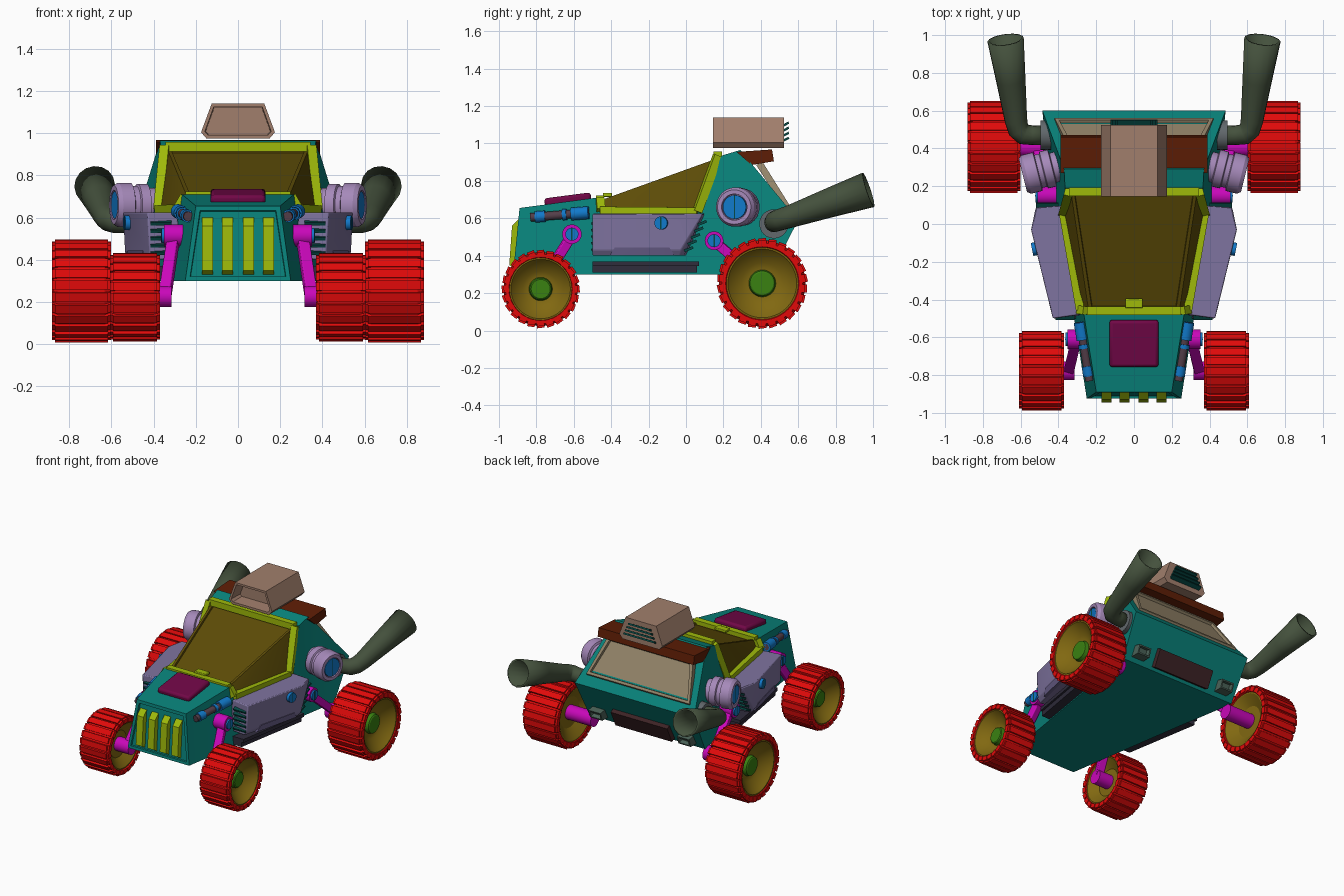
import bpy, bmesh
from math import pi, cos, sin
from mathutils import Vector as V, Matrix as M

if "Cube" in bpy.data.objects:
    bpy.data.objects.remove(bpy.data.objects["Cube"])

def mat(hexa):
    m = bpy.data.materials.get(hexa) or bpy.data.materials.new(hexa)
    m.diffuse_color = [(int(hexa[i:i+2], 16) / 255) ** 2.2 for i in (0, 2, 4)] + [1]
    m.use_nodes = True
    m.node_tree.nodes["Principled BSDF"].inputs["Base Color"].default_value = m.diffuse_color
    return m

TEAL, RED, OLIVE, LIME, LILAC, MAG = '11827A', 'E01212', '5E4E10', '9DB812', '7E739E', 'C810B8'
BLUE, DARK, PIPE, BROWN, TAN = '1878C8', '0E4A46', '46523F', '5E230E', '94856A'

def finish(name, bm, col, mirror=False, bevel=0):
    bmesh.ops.recalc_face_normals(bm, faces=bm.faces)
    me = bpy.data.meshes.new(name)
    bm.to_mesh(me)
    bm.free()
    o = bpy.data.objects.new(name, me)
    bpy.context.collection.objects.link(o)
    me.materials.append(mat(col))
    if bevel:
        b = o.modifiers.new('bevel', 'BEVEL')
        b.width, b.segments = bevel, 2
    if mirror:
        o.modifiers.new('mirror', 'MIRROR').use_mirror_merge = False
    return o

def recess_face(bm, d, thick, depth):
    bm.normal_update()
    f = max(bm.faces, key=lambda f: f.normal.dot(V(d).normalized()) + f.calc_area() * .01)
    bmesh.ops.inset_individual(bm, faces=[f], thickness=thick)
    bmesh.ops.inset_individual(bm, faces=[f], thickness=.004, depth=-depth)

def hull(name, pts, col, sym=False, mirror=False, recess=None, bevel=0):
    """convex solid around points; sym adds the points mirrored in x"""
    bm = bmesh.new()
    for p in pts:
        bm.verts.new(p)
        if sym:
            bm.verts.new((-p[0], p[1], p[2]))
    bmesh.ops.convex_hull(bm, input=bm.verts)
    bmesh.ops.dissolve_limit(bm, angle_limit=.03, verts=bm.verts, edges=bm.edges)
    bmesh.ops.recalc_face_normals(bm, faces=bm.faces)
    if recess:
        recess_face(bm, *recess)
    return finish(name, bm, col, mirror, bevel)

def bars(name, segs, col, w, h=None, mirror=False, bevel=0):
    """square bars between point pairs"""
    bm = bmesh.new()
    for a, b in segs:
        a, b = V(a), V(b)
        q = (b - a).to_track_quat('Z', 'Y').to_matrix().to_4x4()
        s = M.Diagonal((w, h or w, (b - a).length, 1))
        bmesh.ops.create_cube(bm, size=1, matrix=M.Translation((a + b) / 2) @ q @ s)
    return finish(name, bm, col, mirror, bevel)

def box(name, c, s, col, mirror=False, bevel=0, tilt=0):
    bm = bmesh.new()
    bmesh.ops.create_cube(bm, size=1, matrix=M.Translation(c) @ M.Rotation(tilt, 4, 'X') @ M.Diagonal((*s, 1)))
    return finish(name, bm, col, mirror, bevel)

def lathe(name, p, d, prof, col, closed=False, n=40, mirror=True):
    """profile of (distance along axis, radius) turned about axis d through p"""
    bm = bmesh.new()
    p, d = V(p), V(d).normalized()
    u = d.orthogonal().normalized()
    w = d.cross(u)
    rings = [[bm.verts.new(p + d * t + (u * cos(2*pi*i/n) + w * sin(2*pi*i/n)) * r) for i in range(n)] for t, r in prof]
    for a, b in zip(rings, rings[1:] + rings[:1] if closed else rings[1:]):
        for i in range(n):
            j = (i + 1) % n
            bm.faces.new((a[i], a[j], b[j], b[i]))
    bmesh.ops.remove_doubles(bm, verts=bm.verts, dist=1e-5)
    return finish(name, bm, col, mirror)

def rod(name, a, b, r, col):
    l = (V(b) - V(a)).length
    return lathe(name, a, V(b) - V(a), [(0, 0), (0, r), (l, r), (l, 0)], col, n=24)

def screw(name, p, d, r):
    p, d = V(p), V(d).normalized()
    rod(name, p, p + d * .025, r, BLUE)
    c = p + d * .022
    bars(name + '_slot', [(c - V((0, 0, r * .95)), c + V((0, 0, r * .95)))], DARK, .008, mirror=True)

# main body lofted from stations: top y, z, half width / bottom y, half width
bm = bmesh.new()
st = [(-.89, .655, .2, -.925, .25), (-.48, .71, .265, -.48, .32), (-.465, .635, .28, -.465, .322),
      (.06, .625, .375, .06, .405), (.19, .935, .365, .2, .43), (.29, .965, .37, .29, .445), (.6, .59, .485, .45, .47)]
R = [[bm.verts.new(c) for c in ((-a, y, z), (a, y, z), (b, yb, .3), (-b, yb, .3))] for y, z, a, yb, b in st]
for a, b in zip(R, R[1:]):
    for i in range(4):
        bm.faces.new((a[i], a[(i+1) % 4], b[(i+1) % 4], b[i]))
bm.faces.new(R[0])
bm.faces.new(R[-1])
bmesh.ops.recalc_face_normals(bm, faces=bm.faces)
recess_face(bm, (0, -1, .1), .03, .012)
finish('body', bm, TEAL)

# canopy and its frame
hull('canopy', [(.24, -.46, .695), (.335, .18, .925), (.275, -.46, .62), (.375, .06, .62)], OLIVE, True,
     recess=((0, -.35, .93), .025, .012))
T, P, S, F = (.345, .17, .935), (.375, .06, .635), (.285, -.455, .64), (.25, -.46, .7)
neg = lambda p: (-p[0], p[1], p[2])
bars('canopy_frame', [(T, neg(T)), (F, neg(F))] + [(q(a), q(b)) for q in (tuple, neg) for a, b in ((T, P), (P, S), (S, F))], LIME, .045)
box('canopy_latch', (0, -.42, .725), (.09, .05, .02), LIME, bevel=.004)

# nose details
box('hood_plate', (0, -.632, .7), (.26, .25, .045), '701048', bevel=.015, tilt=.13)
hull('grille_bars', [(x, y, z) for c in (.145,) for x in (c-.026, c+.026) for y, z in ((-.89, .6), (-.93, .56), (-.945, .35), (-.91, .33))], LIME, mirror=True)
hull('grille_bars_inner', [(x, y, z) for x in (.024, .076) for y, z in ((-.89, .6), (-.93, .56), (-.945, .35), (-.91, .33))], LIME, mirror=True)
a, b = V((.285, -.52, .63)), V((.235, -.83, .605))
rod('nose_tube', a, b, .023, '54404A')
for t0, t1, r in ((0, .3, .034), (.38, .45, .03), (.75, .92, .03)):
    rod('nose_collar', a.lerp(b, t0), a.lerp(b, t1), r, BLUE)

# roof box, air scoop with rear louvres, rear panel
hull('roof_box', [(.39, .27, .955), (.39, .46, .968), (.39, .47, .905), (.39, .35, .885)], BROWN, True)
hull('scoop', [(x, y, z) for y in (.145, .525) for x, z in ((.15, .975), (.175, 1.005), (.125, 1.14))], 'A07E6C', True,
     recess=((0, -1, 0), .018, .1))
for i in range(4):
    z = 1.02 + i * .027
    box('scoop_louvre', (0, .53, z), (.25 - i * .025, .045, .012), DARK, tilt=.5)
hull('rear_panel', [(.345, .375, .885), (.345, .41, .9), (.42, .56, .66), (.42, .54, .63)] , TAN, True,
     recess=((0, .8, .55), .03, .018))
box('rear_lower_box', (0, .475, .385), (.46, .1, .13), '40282A', tilt=-.45)
hull('rear_bracket', [(x, y, z) for x in (.31, .41) for y, z in ((.44, .33), (.53, .33), (.55, .39), (.5, .4))], '4C6258',
     mirror=True, recess=((0, 1, -.2), .014, .03))

# side pods
plan = [(.29, -.48), (.43, -.5), (.545, -.03), (.52, .09), (.38, .1)]
hull('side_pod', [(x, y, .625) for x, y in plan] +
     [(x - .01, y - (.09 if y > 0 else 0), .43) for x, y in plan] +
     [(x - .03, y - (.1 if y > 0 else 0), .4) for x, y in plan], LILAC, mirror=True, bevel=.006)
hull('pod_lip', [(.44, -.41, .4), (.455, -.38, .445), (.525, -.09, .445), (.52, -.06, .4),
     (.40, -.41, .4), (.40, -.38, .445), (.47, -.09, .445), (.47, -.06, .4)], '6A608A', mirror=True)
for i in range(5):
    z = .435 + i * .035
    box('pod_front_slat', (.365, -.492, z), (.1, .03, .015), DARK, mirror=True, tilt=.4)
    box('pod_rear_fin', (.46, .015 + i * .018, z), (.12, .05, .014), DARK, mirror=True, tilt=.4)
screw('pod_screw', (.515, -.13, .575), (1, -.2, 0), .035)
# running boards below the pods
for z0, z1, e in ((.345, .37, 0), (.31, .345, 0)):
    hull('running_board', [(x, y, z) for z in (z0, z1) for x, y in ((.30, -.5), (.395, -.5), (.49, .07), (.4, .07))]
         if z0 > .32 else [(x, y, z) for z in (z0, z1) for x, y in ((.3, -.5), (.38, -.5), (.475, .06), (.4, .06))],
         '33303E', mirror=True)

# side drums with screw ends
ax = V((1, -.25, 0)).normalized()
p = V((.38, .31, .66))
lathe('side_drum', p, ax, [(0, 0), (0, .08), (.05, .08), (.055, .1), (.1, .1), (.105, .09), (.13, .09), (.135, .105),
                           (.195, .105), (.215, .092), (.215, .07), (.195, .068), (.195, 0)], 'A488B8')
screw('drum_screw', p + ax * .187, ax, .064)

# exhaust horns
cu = bpy.data.curves.new('exhaust', 'CURVE')
cu.dimensions, cu.bevel_depth, cu.bevel_resolution, cu.resolution_u = '3D', .1, 6, 8
path = [(.46, .47, .575, .5), (.54, .47, .578, .52), (.585, .475, .583, .56), (.612, .5, .592, .58), (.625, .55, .607, .6),
        (.652, .76, .68, .78), (.68, .975, .752, .97)]
sp = cu.splines.new('POLY')
sp.points.add(len(path) - 1)
for q, (x, y, z, r) in zip(sp.points, path):
    q.co, q.radius = (x, y, z, 1), r
ex = bpy.data.objects.new('exhaust_horn', cu)
bpy.context.collection.objects.link(ex)
cu.materials.append(mat(PIPE))
so = ex.modifiers.new('wall', 'SOLIDIFY')
so.thickness, so.offset = .012, -1
ex.modifiers.new('mirror', 'MIRROR')
rod('exhaust_flange', (.44, .47, .57), (.495, .47, .57), .078, '62686C')

# wheels: tyre, tread blocks, rim, hub
def wheel(tag, x0, x1, y, z, r, n):
    w, c = x1 - x0, V((x0, y, z))
    k, X = r - .014, (1, 0, 0)
    lathe(tag + '_tyre', c, X, [(.012, .78*r), (.004, .8*r), (.004, .88*r), (.03, k), (w-.03, k), (w-.004, .88*r), (w-.004, .8*r), (w-.012, .78*r)], RED, True, 48)
    bm = bmesh.new()
    for i in range(n):
        m = M.Translation((x0 + w/2, y, z)) @ M.Rotation(2*pi*i/n, 4, 'X') @ M.Translation((0, 0, r - .017)) @ M.Rotation(.12, 4, 'X')
        bmesh.ops.create_cube(bm, size=1, matrix=m @ M.Diagonal((w - .03, 2*pi*r/n*.72, .026, 1)))
        for s in (-1, 1):
            bmesh.ops.create_cube(bm, size=1, matrix=m @ M.Translation((s*(w/2-.015), 0, -.012)) @ M.Diagonal((.03, 2*pi*r/n*.72, .03, 1)))
    finish(tag + '_tread', bm, RED, True)
    lathe(tag + '_rim', c, X, [(.06, 0), (.06, .45*r), (.01, .75*r), (.01, .8*r), (w-.01, .8*r), (w-.01, .75*r),
                               (w-.03, .68*r), (w-.075, .45*r), (w-.085, .3*r), (w-.085, 0)], '806818', n=48)
    lathe(tag + '_hub', c + V((w-.09, 0, 0)), X, [(0, .3*r), (.03, .27*r), (.035, .24*r), (.035, 0)], '3C8018')

wheel('front_wheel', .37, .608, -.777, .222, .212, 24)
wheel('rear_wheel', .602, .882, .408, .252, .245, 26)

# suspension arms
bars('front_arm', [((.305, -.61, .51), (.345, -.78, .24))], MAG, .055, .05, True, .006)
rod('front_arm_pivot', (.26, -.61, .515), (.352, -.61, .515), .052, MAG)
rod('front_axle', (.315, -.777, .225), (.44, -.777, .225), .05, MAG)
screw('front_pivot_screw', (.338, -.61, .515), (1, 0, 0), .035)
bars('rear_arm', [((.465, .15, .48), (.505, .39, .27))], MAG, .055, .05, True, .006)
rod('rear_arm_pivot', (.41, .15, .48), (.51, .15, .48), .05, MAG)
rod('rear_axle', (.455, .408, .255), (.67, .408, .255), .052, MAG)
screw('rear_pivot_screw', (.497, .15, .48), (1, 0, 0), .035)

# smooth turned parts while keeping edges sharp
for o in bpy.context.collection.objects:
    if o.type == 'MESH':
        o.select_set(True)
        bpy.context.view_layer.objects.active = o
bpy.ops.object.shade_smooth_by_angle(angle=.5)
